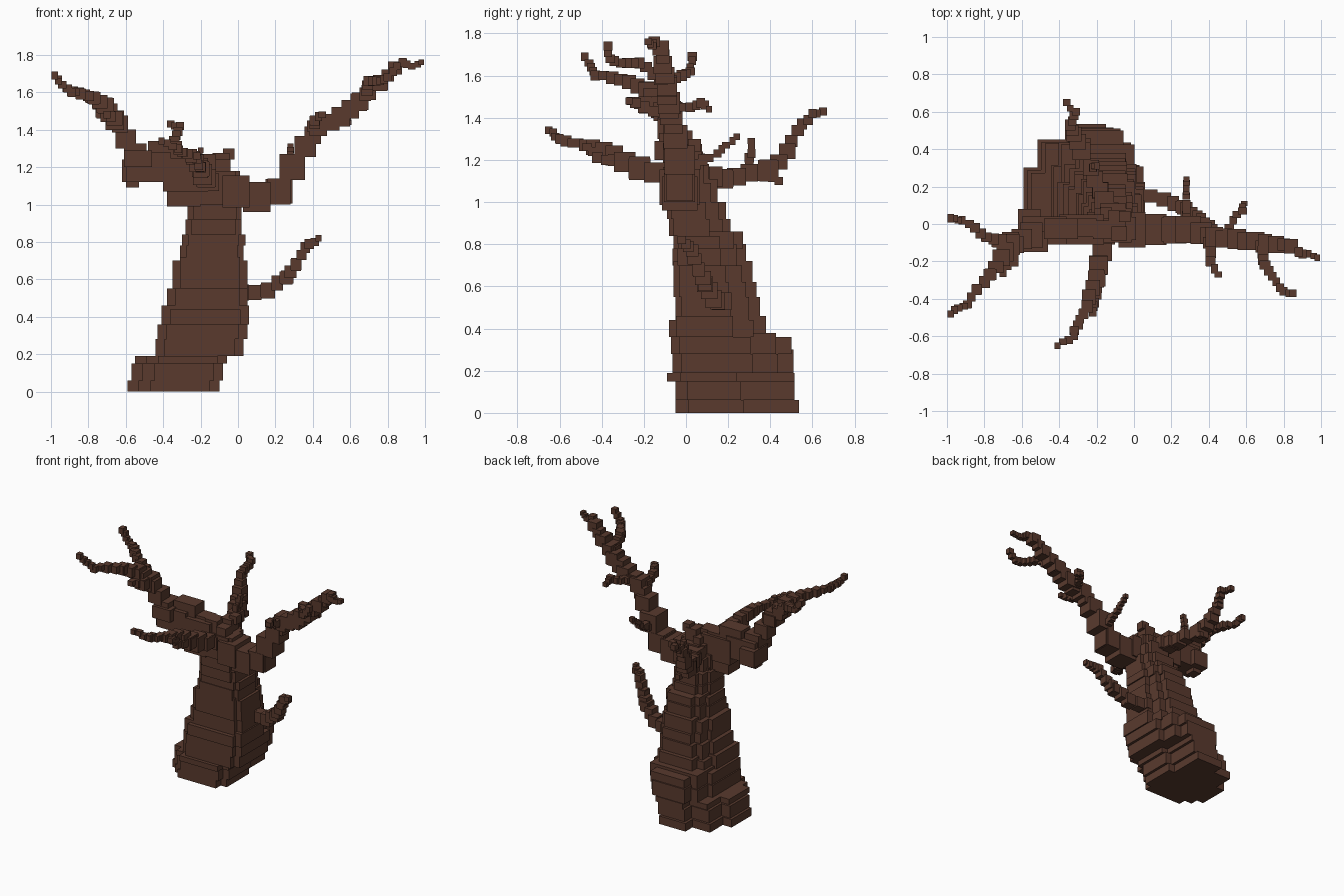
import bpy, bmesh, random
from mathutils import Vector, Matrix

random.seed(7)
bark = bpy.data.materials.new("dark brown bark")
bark.diffuse_color = (0.1, 0.042, 0.027, 1)
GRID = 0.01


def add_box(bm, lo, hi):
    lo, hi = Vector(lo), Vector(hi)
    m = Matrix.Translation((lo + hi) / 2) @ Matrix.Diagonal((*(hi - lo), 1))
    bmesh.ops.create_cube(bm, size=1, matrix=m)


def finish(bm, name):
    me = bpy.data.meshes.new(name)
    bm.to_mesh(me)
    bm.free()
    me.materials.append(bark)
    bpy.context.collection.objects.link(bpy.data.objects.new(name, me))


def snap(v):
    return round(v / GRID) * GRID


def branch(name, *paths):
    """Stepped chains of blocks along paths of (x, y, z, block size)."""
    bm = bmesh.new()
    for path in paths:
        for a, b in zip(path, path[1:]):
            a, b = Vector(a), Vector(b)
            size = (a.w + b.w) / 2
            n = max(1, round((b - a).to_3d().length / (size * 0.85)))
            for i in range(n + 1):
                p = a.lerp(b, i / n)
                c = [snap(v) for v in p[:3]]
                h = [p.w / 2 * random.uniform(0.9, 1.2) for _ in range(3)]
                add_box(bm, [c[k] - h[k] for k in range(3)],
                        [c[k] + h[k] for k in range(3)])
    finish(bm, name)


# trunk: layers with stepped outlines (z0, z1, x0, x1, y0, y1)
layers = [
    (0.00, 0.06, -0.59, -0.10, -0.05, 0.535), (0.06, 0.15, -0.57, -0.08, -0.05, 0.515),
    (0.15, 0.19, -0.55, -0.06, -0.09, 0.515), (0.19, 0.28, -0.44, 0.03, -0.065, 0.51),
    (0.28, 0.36, -0.43, 0.05, -0.07, 0.50), (0.36, 0.44, -0.41, 0.06, -0.08, 0.38),
    (0.44, 0.55, -0.38, 0.05, -0.05, 0.35), (0.55, 0.62, -0.35, 0.05, -0.06, 0.335),
    (0.62, 0.70, -0.35, 0.05, -0.06, 0.315),
    (0.70, 0.78, -0.31, 0.03, -0.065, 0.285), (0.78, 0.84, -0.30, 0.04, -0.06, 0.27),
    (0.84, 0.92, -0.28, 0.02, -0.08, 0.21),
    (0.92, 1.00, -0.27, 0.02, -0.09, 0.19), (1.00, 1.09, -0.25, 0.02, -0.10, 0.15),
    (1.09, 1.18, -0.23, 0.01, -0.10, 0.11)]
# blocks of a layer as fractions of its width and depth (x0, x1, y0, y1)
foot = ((0.25, 0.9, 0, 0.55), (0.12, 1, 0.1, 0.55), (0, 0.7, 0.2, 0.6),
        (0.15, 0.9, 0.1, 0.86), (0.45, 0.9, 0.3, 1))
stem = ((0.1, 0.9, 0, 0.6), (0, 1, 0.07, 0.66), (0.08, 0.9, 0.1, 0.87), (0.2, 0.78, 0.3, 1))
bm = bmesh.new()
for z0, z1, x0, x1, y0, y1 in layers:
    w, d = x1 - x0, y1 - y0
    for k, (a, b, c, e) in enumerate(foot if z1 < 0.2 else stem):
        up = 0 if z1 < 0.2 or z1 > 1.1 else random.choice((0, 0, 0.02))
        add_box(bm, (x0 + w * a, y0 + d * c, z0), (x0 + w * b, y0 + d * e, z1 + up))
finish(bm, "trunk")

# small broken blocks on the crown
bm = bmesh.new()
for x, y, z, s in ((-0.17, -0.03, 1.22, 0.1), (-0.09, 0.03, 1.23, 0.09), (-0.08, -0.05, 1.2, 0.08),
                   (-0.05, 0.04, 1.27, 0.06), (-0.15, 0.06, 1.2, 0.06)):
    add_box(bm, (x - s / 2, y - s / 2, z - s / 2), (x + s / 2, y + s / 2, z + s / 2))
finish(bm, "crown_blocks")

# thick shoulder carrying the left limb
bm = bmesh.new()
for lo, hi in (((-0.38, -0.10, 0.99), (-0.2, 0.04, 1.13)), ((-0.40, -0.11, 1.07), (-0.16, 0.05, 1.25)),
               ((-0.60, -0.11, 1.12), (-0.36, 0.04, 1.28)), ((-0.62, -0.09, 1.12), (-0.5, 0.08, 1.24)),
               ((-0.48, -0.08, 1.2), (-0.3, 0.03, 1.34)), ((-0.34, -0.07, 1.2), (-0.2, 0.03, 1.27)),
               ((-0.61, -0.15, 1.2), (-0.46, -0.04, 1.29)), ((-0.60, -0.05, 1.09), (-0.53, 0.03, 1.14))):
    add_box(bm, lo, hi)
finish(bm, "left_shoulder")

branch("left_limb",
       [(-0.55, -0.06, 1.27, 0.12), (-0.60, -0.08, 1.35, 0.10), (-0.66, -0.11, 1.45, 0.10),
        (-0.71, -0.18, 1.53, 0.08), (-0.77, -0.27, 1.57, 0.06), (-0.84, -0.35, 1.59, 0.05),
        (-0.89, -0.43, 1.60, 0.04), (-0.94, -0.45, 1.64, 0.04), (-0.98, -0.48, 1.69, 0.035)],
       [(-0.66, -0.09, 1.44, 0.08), (-0.72, -0.09, 1.50, 0.07), (-0.79, -0.07, 1.57, 0.05),
        (-0.85, -0.02, 1.60, 0.045), (-0.92, 0.02, 1.62, 0.04), (-0.98, 0.03, 1.69, 0.04)],
       [(-0.63, -0.11, 1.43, 0.09), (-0.66, -0.19, 1.46, 0.07), (-0.70, -0.26, 1.48, 0.04)])

branch("right_limb",
       [(-0.01, -0.03, 1.07, 0.16), (0.10, -0.03, 1.04, 0.14), (0.22, -0.03, 1.07, 0.13),
        (0.29, -0.03, 1.20, 0.12), (0.36, -0.05, 1.31, 0.10), (0.43, -0.07, 1.42, 0.09),
        (0.55, -0.08, 1.47, 0.09), (0.65, -0.09, 1.55, 0.085), (0.76, -0.11, 1.65, 0.075),
        (0.84, -0.12, 1.73, 0.065), (0.88, -0.15, 1.76, 0.045), (0.93, -0.16, 1.74, 0.035),
        (0.98, -0.18, 1.765, 0.03)],
       [(0.68, -0.12, 1.59, 0.06), (0.70, -0.22, 1.66, 0.05), (0.76, -0.31, 1.66, 0.04),
        (0.80, -0.36, 1.68, 0.04), (0.85, -0.37, 1.74, 0.035)],
       [(0.50, -0.05, 1.45, 0.05), (0.53, 0.02, 1.45, 0.04), (0.58, 0.07, 1.47, 0.04),
        (0.59, 0.11, 1.44, 0.03)],
       [(0.40, -0.10, 1.42, 0.06), (0.41, -0.20, 1.45, 0.05), (0.45, -0.27, 1.48, 0.035)],
       [(0.28, 0.04, 1.18, 0.05), (0.28, 0.15, 1.23, 0.035), (0.28, 0.24, 1.31, 0.03)])

branch("front_branch",
       [(-0.16, -0.06, 1.12, 0.10), (-0.17, -0.15, 1.14, 0.10), (-0.19, -0.22, 1.16, 0.10),
        (-0.20, -0.29, 1.19, 0.09),
        (-0.24, -0.39, 1.25, 0.07), (-0.27, -0.48, 1.27, 0.05), (-0.32, -0.57, 1.29, 0.045),
        (-0.32, -0.60, 1.30, 0.04), (-0.41, -0.65, 1.34, 0.035)],
       [(-0.19, -0.30, 1.19, 0.07), (-0.21, -0.42, 1.21, 0.045), (-0.22, -0.47, 1.26, 0.04)])

branch("back_branch",
       [(-0.14, 0.06, 1.12, 0.10), (-0.18, 0.18, 1.11, 0.08), (-0.23, 0.30, 1.14, 0.075),
        (-0.28, 0.39, 1.15, 0.09), (-0.32, 0.48, 1.24, 0.07), (-0.34, 0.53, 1.34, 0.05),
        (-0.31, 0.60, 1.42, 0.04), (-0.36, 0.65, 1.43, 0.035)],
       [(-0.23, 0.30, 1.15, 0.045), (-0.20, 0.31, 1.29, 0.03)],
       [(-0.28, 0.38, 1.13, 0.05), (-0.25, 0.44, 1.1, 0.035)])

branch("low_right_branch",
       [(0.02, 0.17, 0.53, 0.08), (0.16, 0.13, 0.54, 0.075), (0.26, 0.09, 0.61, 0.065),
        (0.31, 0.06, 0.68, 0.06), (0.36, 0.03, 0.77, 0.05), (0.43, -0.02, 0.82, 0.035)])
